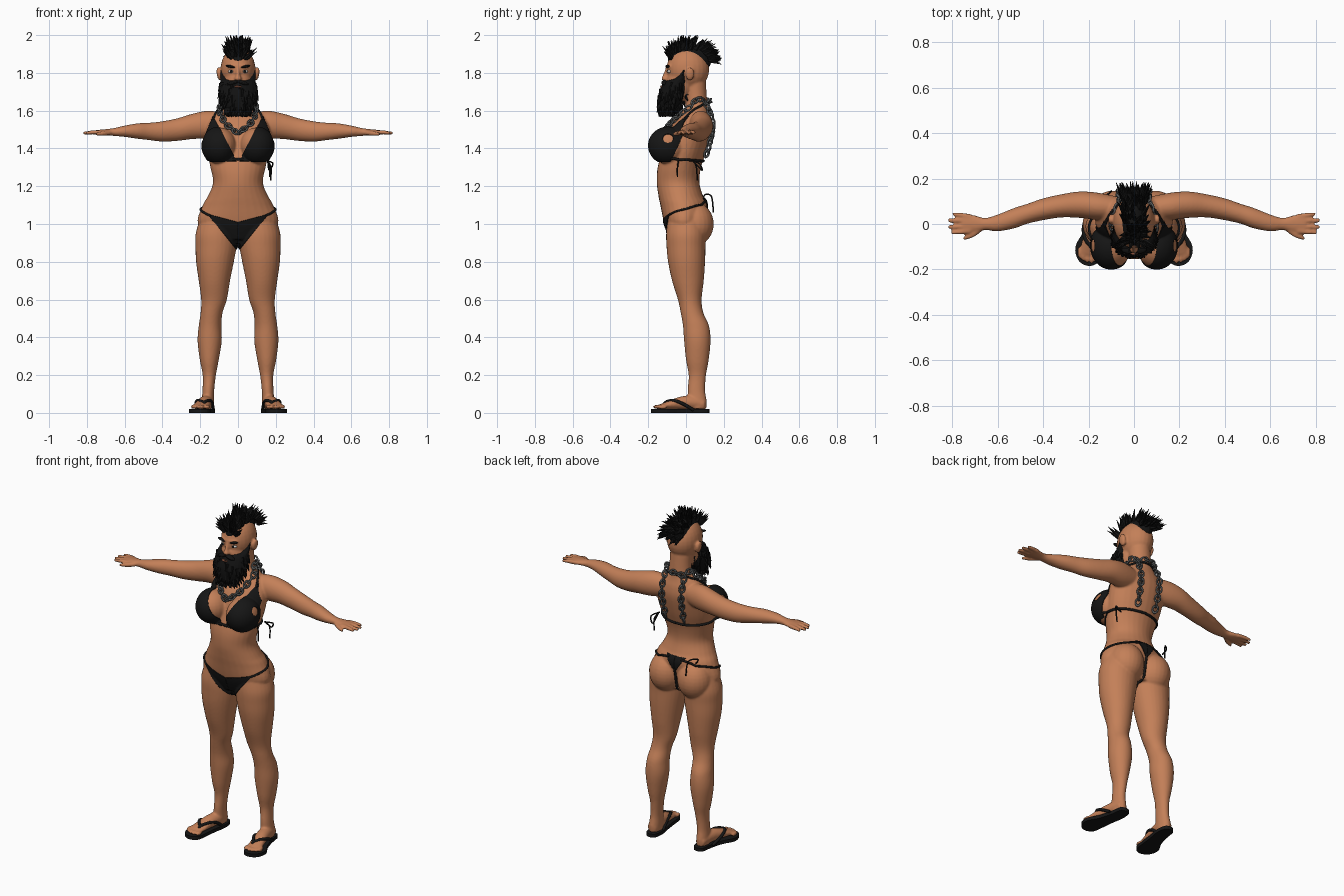
import bpy, bmesh, math, random
from mathutils import Vector, Matrix
from mathutils.bvhtree import BVHTree

if "Cube" in bpy.data.objects:
    bpy.data.objects.remove(bpy.data.objects["Cube"])

random.seed(4)


def material(name, rgb):
    m = bpy.data.materials.new(name)
    m.diffuse_color = (*rgb, 1)
    m.use_nodes = True
    m.node_tree.nodes["Principled BSDF"].inputs["Base Color"].default_value = m.diffuse_color
    return m


SKIN = material("tan skin", (0.55, 0.215, 0.098))
BLACK = material("black cloth", (0.008, 0.008, 0.008))
HAIR = material("black hair", (0.006, 0.006, 0.006))
STEEL = material("dark steel", (0.09, 0.095, 0.095))
WHITE = material("eye white", (0.6, 0.57, 0.52))
LIP = material("lip", (0.33, 0.11, 0.06))


def finish(name, bm, mat, smooth=True):
    me = bpy.data.meshes.new(name)
    bm.to_mesh(me)
    bm.free()
    me.materials.append(mat)
    if smooth:
        me.shade_smooth()
    ob = bpy.data.objects.new(name, me)
    bpy.context.collection.objects.link(ob)
    return ob


def spline(pts, sub=5):
    """Catmull-Rom through tuples of any size."""
    pts = [Vector(p) for p in pts]
    out = []
    for i in range(len(pts) - 1):
        a, b, c, d = pts[max(i - 1, 0)], pts[i], pts[i + 1], pts[min(i + 2, len(pts) - 1)]
        for k in range(sub):
            t = k / sub
            out.append(b + (c - a) * (t / 2) + (a * 2 - b * 5 + c * 4 - d) * (t * t / 2)
                       + (b * 3 - a - c * 3 + d) * (t ** 3 / 2))
    return out + [pts[-1]]


def loft(bm, axis, rings, n=28):
    """Ellipse rings (position, centre a, centre b, radius a, radius b) along an axis."""
    loops = []
    for t, a, b, ra, rb in spline(rings):
        loop = []
        for k in range(n):
            w = 2 * math.pi * k / n
            co = [a + ra * math.cos(w), b + rb * math.sin(w)]
            co.insert("xyz".index(axis), t)
            loop.append(bm.verts.new(co))
        loops.append(loop)
    for p, q in zip(loops, loops[1:]):
        for k in range(n):
            bm.faces.new((p[k], p[(k + 1) % n], q[(k + 1) % n], q[k]))
    bm.faces.new(loops[0])
    bm.faces.new(loops[-1])
    bmesh.ops.recalc_face_normals(bm, faces=bm.faces)


def ball(bm, co, r, tilt=0):
    m = Matrix.Translation(co) @ Matrix.Rotation(tilt, 4, 'Y') @ Matrix.Diagonal((*r, 1))
    bmesh.ops.create_uvsphere(bm, u_segments=24, v_segments=16, radius=1, matrix=m)


def mirror(bm):
    g = bmesh.ops.duplicate(bm, geom=bm.verts[:] + bm.edges[:] + bm.faces[:])["geom"]
    for v in g:
        if isinstance(v, bmesh.types.BMVert):
            v.co.x *= -1
    bmesh.ops.reverse_faces(bm, faces=[f for f in g if isinstance(f, bmesh.types.BMFace)])


# Body: overlapping limbs, fused by a voxel remesh
bm = bmesh.new()
loft(bm, 'z', [(1.03, .1, 0, .1, .095), (.95, .112, 0, .112, .105), (.88, .116, 0, .109, .103),
               (.8, .122, .003, .1, .098), (.7, .125, .01, .083, .084), (.6, .127, .02, .068, .063),
               (.53, .14, .032, .058, .06), (.46, .148, .053, .06, .069), (.38, .15, .06, .064, .07),
               (.28, .152, .06, .05, .06), (.2, .152, .06, .035, .046), (.12, .157, .055, .031, .046),
               (.06, .16, .06, .033, .05), (.022, .16, .06, .033, .048)])
loft(bm, 'y', [(.1, .162, .045, .028, .026), (.04, .165, .055, .036, .037), (-.03, .178, .052, .038, .034),
               (-.09, .19, .042, .043, .022), (-.135, .198, .034, .043, .013)])
for k, (x, y, r) in enumerate([(.163, -.145, .015), (.187, -.15, .011), (.206, -.147, .01),
                               (.224, -.138, .01), (.24, -.125, .009)]):
    ball(bm, (x, y, .032), (r, .026, .012))
loft(bm, 'x', [(.07, .07, 1.53, .05, .06), (.16, .078, 1.526, .06, .073), (.24, .085, 1.517, .058, .067),
               (.32, .08, 1.5, .051, .06), (.4, .065, 1.49, .048, .054), (.47, .045, 1.49, .044, .046),
               (.53, .025, 1.492, .045, .041), (.6, .005, 1.491, .037, .03), (.655, 0, 1.487, .027, .021),
               (.7, .001, 1.486, .037, .016), (.735, .002, 1.485, .043, .014), (.755, .002, 1.485, .04, .012)])
for y, tip in [(.04, .8), (.015, .82), (-.012, .82), (-.036, .805)]:
    loft(bm, 'x', [(.72, y * .85, 1.486, .011, .012), (.77, y, 1.485, .0105, .011), (tip, y * 1.08, 1.481, .008, .008)], 12)
loft(bm, 'x', [(.67, -.02, 1.483, .012, .012), (.71, -.047, 1.48, .013, .013), (.752, -.064, 1.476, .008, .008)], 12)
ball(bm, (.1, -.095, 1.415), (.09, .102, .096))
ball(bm, (.095, .045, 1.0), (.1, .102, .115))
ball(bm, (.1, .02, 1.795), (.013, .024, .036), .15)
mirror(bm)
loft(bm, 'z', [(.92, 0, 0, .11, .08), (1.0, 0, -.01, .212, .104), (1.1, 0, -.012, .186, .124),
               (1.15, 0, -.028, .158, .118), (1.22, 0, -.042, .132, .113), (1.3, 0, -.035, .146, .115),
               (1.4, 0, -.005, .166, .117), (1.5, 0, .022, .17, .113), (1.56, 0, .04, .145, .092),
               (1.605, 0, .053, .105, .066), (1.64, 0, .055, .068, .058), (1.75, 0, .045, .062, .06)])
# Head, jaw and nose
ball(bm, (0, .01, 1.82), (.092, .113, .116))
ball(bm, (0, -.03, 1.74), (.077, .078, .1))
ball(bm, (0, -.083, 1.836), (.058, .022, .014))
loft(bm, 'z', [(1.755, 0, -.1, .012, .012), (1.768, 0, -.109, .02, .023), (1.79, 0, -.104, .011, .018),
               (1.835, 0, -.095, .009, .01)], 14)
body = finish("body", bm, SKIN)
mod = body.modifiers.new("fuse", 'REMESH')
mod.mode, mod.voxel_size, mod.use_smooth_shade = 'VOXEL', .006, True
mod = body.modifiers.new("soften", 'SMOOTH')
mod.factor, mod.iterations = .5, 5
dg = bpy.context.evaluated_depsgraph_get()
fused = bpy.data.meshes.new_from_object(body.evaluated_get(dg))
body.modifiers.clear()
body.data = fused
fused.materials.clear()
fused.materials.append(SKIN)
fused.shade_smooth()
skin_bm = bmesh.new()
skin_bm.from_mesh(fused)
TREE = BVHTree.FromBMesh(skin_bm)


def drape(pts, lift):
    """Lay a smooth path on the skin."""
    out = []
    for p in spline(pts, 8):
        co, no, _, _ = TREE.find_nearest(p)
        out.append(co + no * lift)
    return out


def cord(name, pts, r, mat=BLACK):
    cu = bpy.data.curves.new(name, 'CURVE')
    cu.dimensions, cu.bevel_depth, cu.bevel_resolution, cu.use_fill_caps = '3D', r, 2, True
    s = cu.splines.new('POLY')
    s.points.add(len(pts) - 1)
    for q, p in zip(s.points, pts):
        q.co = (*p, 1)
    cu.materials.append(mat)
    ob = bpy.data.objects.new(name, cu)
    bpy.context.collection.objects.link(ob)
    me = bpy.data.meshes.new_from_object(ob.evaluated_get(bpy.context.evaluated_depsgraph_get()))
    bpy.data.objects.remove(ob)
    bpy.context.collection.objects.link(bpy.data.objects.new(name, me))


def garment(name, planes):
    """Cut a patch of skin with planes (point, outward normal) and lift it, on both sides."""
    for s, side in ((1, "left"), (-1, "right")):
        b = skin_bm.copy()
        for co, no in planes:
            bmesh.ops.bisect_plane(b, geom=b.verts[:] + b.edges[:] + b.faces[:], clear_outer=True,
                                   plane_co=(co[0] * s, *co[1:]), plane_no=(no[0] * s, *no[1:]))
        b.normal_update()
        for v, n in [(v, v.normal.copy()) for v in b.verts]:
            v.co += n * .005
        ob = finish(f"{name}_{side}", b, BLACK)
        m = ob.modifiers.new("thickness", 'SOLIDIFY')
        m.thickness, m.offset = .005, -1


# Bikini
garment("top_cup", [((.13, 0, 1.57), (-.225, 0, .115)), ((.13, 0, 1.57), (.17, 0, .07)),
                    ((0, 0, 1.332), (0, 0, -1)), ((0, -.05, 1.4), (0, 1, -.47))])
garment("bottom_front", [((0, 0, 1.01), (-.04, 0, .15)), ((.15, 0, 1.04), (.15, 0, -.12)),
                         ((0, 0, 0), (-1, 0, 0)), ((0, 0, 0), (0, 1, 0)), ((0, 0, .86), (0, 0, -1))])
garment("bottom_back", [((0, 0, 1.135), (0, 0, 1)), ((.06, 0, 1.13), (.08, 0, -.055)),
                        ((0, 0, 0), (-1, 0, 0)), ((0, 0, 0), (0, -1, 0)), ((0, 0, 1.04), (0, 0, -1))])
for s in (1, -1):
    cord("neck_strap", drape([(.128 * s, -.01, 1.55), (.115 * s, .03, 1.6), (.08 * s, .08, 1.63),
                              (.04 * s, .115, 1.64), (0, .12, 1.64)], .003), .006)
    cord("back_strap", drape([(.17 * s, -.08, 1.34), (.16 * s, .02, 1.335), (.1 * s, .08, 1.33),
                              (0, .09, 1.335)], .003), .007)
    cord("hip_strap", drape([(.14 * s, -.09, 1.043), (.195 * s, 0, 1.08), (.13 * s, .09, 1.11),
                             (.04 * s, .11, 1.128)], .003), .006)
cord("front_strap", drape([(.03, -.15, 1.345), (0, -.15, 1.345), (-.03, -.15, 1.345)], .003), .007)
cord("seat_string", drape([(0, .11, 1.07), (0, .09, 1.0), (0, .06, .93), (0, 0, .88), (0, -.06, .89)], .003), .007)
for tie in ([(.155, .04, 1.335), (.175, .055, 1.3), (.172, .06, 1.23)],
            [(.16, -.04, 1.335), (.168, -.045, 1.3), (.168, -.045, 1.25)],
            [(.155, .03, 1.335), (.185, .07, 1.32), (.165, .085, 1.285), (.158, .04, 1.33)],
            [(-.13, .09, 1.12), (-.15, .1, 1.155), (-.11, .135, 1.145), (-.1, .145, 1.06)]):
    cord("tie", spline(tie), .004)

# Chain: elongated links walked along a draped path
bpy.ops.mesh.primitive_torus_add(major_segments=14, minor_segments=6, major_radius=.0145, minor_radius=.0052)
link_ob = bpy.context.object
link = link_ob.data
link.transform(Matrix.Diagonal((1.4, 1, 1, 1)))
bpy.data.objects.remove(link_ob)
chain = bmesh.new()
half = [(.06, .1, 1.34), (.064, .13, 1.45), (.066, .14, 1.55), (.072, .12, 1.64), (.09, .06, 1.66),
        (.1, 0, 1.61), (.065, -.07, 1.53), (0, -.1, 1.475)]
paths = [half, [(-x, y, z) for x, y, z in half], [(.07, .12, 1.645), (0, .13, 1.655), (-.07, .12, 1.645)]]
for path in paths:
    pts, carry, n = drape(path, .014), 0, 0
    for a, b in zip(pts, pts[1:]):
        d = b - a
        carry += d.length
        if carry >= .029:
            carry -= .029
            n += 1
            me = link.copy()
            me.transform(Matrix.Translation(b) @ d.to_track_quat('X', 'Z').to_matrix().to_4x4()
                         @ Matrix.Rotation(math.pi / 4 + n % 2 * math.pi / 2, 4, 'X'))
            chain.from_mesh(me)
            bpy.data.meshes.remove(me)
finish("chain", chain, STEEL)


def spike(bm, root, tip, r):
    d = tip - root
    m = Matrix.Translation((root + tip) / 2) @ d.to_track_quat('Z', 'Y').to_matrix().to_4x4()
    bmesh.ops.create_cone(bm, segments=5, radius1=r, radius2=.001, depth=d.length, cap_ends=True, matrix=m)


# Mohawk
bm = bmesh.new()
ball(bm, (0, .02, 1.87), (.062, .115, .085))
for k in range(170):
    a, u = math.radians(random.uniform(5, 185)), random.uniform(-1, 1)
    root = Vector((u * .052, .02 - math.cos(a) * .1, 1.87 + math.sin(a) * .075 * (1 - .3 * u * u)))
    d = Vector((u * .35, .3 - .5 * math.cos(a), .7 * math.sin(a) + .3 * math.cos(a) * (a > 1.6) + .1))
    tip = root + d.normalized() * random.uniform(.045, .075)
    tip.z = min(tip.z, 2.0)
    spike(bm, root, tip, .012)
finish("mohawk", bm, HAIR, False)

# Beard
rings = [(1.58, 0, -.098, .035, .025), (1.62, 0, -.09, .074, .052), (1.68, 0, -.072, .098, .074),
         (1.73, 0, -.058, .097, .07), (1.755, 0, -.044, .093, .066), (1.775, 0, -.025, .092, .04),
         (1.815, 0, -.01, .092, .016)]
bm = bmesh.new()
loft(bm, 'z', rings)
fine = spline(rings)
for k in range(150):
    z, _, cy, rx, ry = random.choice(fine[:19])
    w = random.uniform(0, 2 * math.pi)
    out = Vector((math.cos(w), math.sin(w), 0))
    root = Vector((out.x * rx * .93, cy + out.y * ry * .93, z))
    tip = root + out * .016 + Vector((0, 0, -.04))
    tip.z = max(tip.z, 1.568)
    spike(bm, root, tip, .012)
for s in (1, -1):  # moustache halves
    ball(bm, (.025 * s, -.112, 1.748), (.032, .018, .011), .3 * s)
finish("beard", bm, HAIR, False)

# Face details
for name, mat, co, r, tilt in [("eye", WHITE, (.036, -.087, 1.808), (.016, .013, .009), 0),
                               ("iris", HAIR, (.036, -.097, 1.808), (.007, .005, .007), 0),
                               ("eyebrow", HAIR, (.04, -.097, 1.834), (.026, .012, .007), -.2)]:
    bm = bmesh.new()
    ball(bm, co, r, tilt)
    mirror(bm)
    finish(name, bm, mat)
bm = bmesh.new()
ball(bm, (0, -.124, 1.727), (.02, .013, .006))
finish("lips", bm, LIP)

# Sandals: flat soles with thong straps
for s in (1, -1):
    bm = bmesh.new()
    right = spline([(.158, .125), (.19, .11), (.2, .05), (.222, -.03), (.258, -.1), (.245, -.16),
                    (.2, -.185), (.155, -.165), (.143, -.1), (.135, -.03), (.122, .05), (.13, .11), (.158, .125)], 4)[:-1]
    f = bm.faces.new([bm.verts.new((p.x * s, p.y, 0)) for p in right])
    up = bmesh.ops.extrude_face_region(bm, geom=[f])["geom"]
    bmesh.ops.translate(bm, vec=(0, 0, .02), verts=[v for v in up if isinstance(v, bmesh.types.BMVert)])
    bmesh.ops.recalc_face_normals(bm, faces=bm.faces)
    finish("sandal_sole", bm, BLACK, False)
    for pts in ([(.177, -.125, .02), (.178, -.11, .055), (.15, -.06, .066), (.137, -.01, .05), (.13, .035, .015)],
                [(.178, -.11, .055), (.212, -.07, .066), (.222, -.02, .05), (.207, .04, .015)]):
        cord("sandal_strap", spline([(x * s, y, z) for x, y, z in pts]), .0085)
skin_bm.free()
